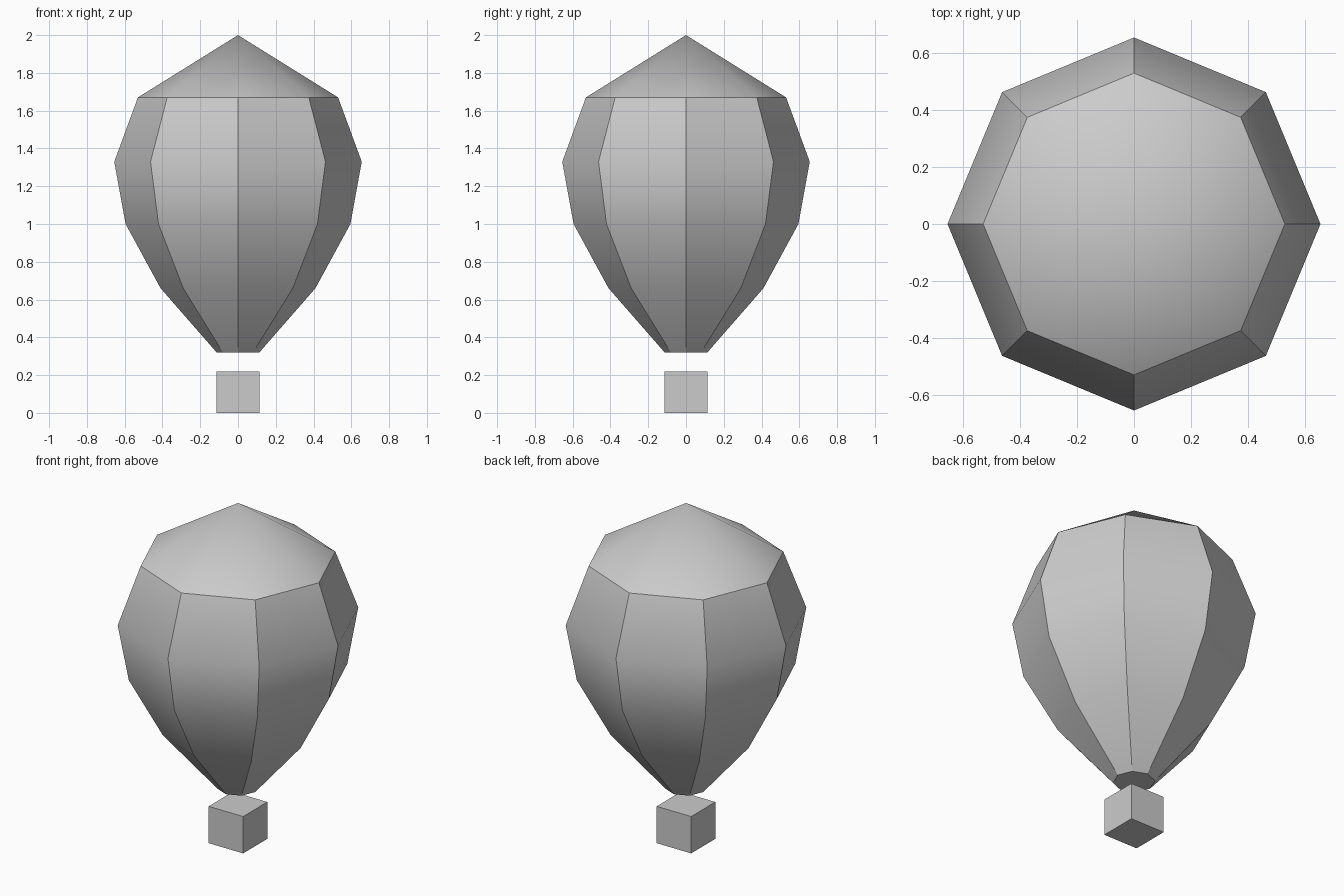
import bpy, bmesh, math

if "Cube" in bpy.data.objects:
    bpy.data.objects.remove(bpy.data.objects["Cube"])

SIDES = 8


def add_object(name, bm):
    bmesh.ops.recalc_face_normals(bm, faces=bm.faces)
    mesh = bpy.data.meshes.new(name)
    bm.to_mesh(mesh)
    bm.free()
    obj = bpy.data.objects.new(name, mesh)
    bpy.context.collection.objects.link(obj)
    return obj


# Envelope: octagonal rings (radius, height) closed by a pointed crown
profile = [(0.113, 0.32), (0.41, 0.66), (0.595, 1.0), (0.655, 1.33), (0.53, 1.67)]
bm = bmesh.new()
rings = [[bm.verts.new((r * math.cos(math.tau * i / SIDES),
                        r * math.sin(math.tau * i / SIDES), z))
          for i in range(SIDES)] for r, z in profile]
apex = bm.verts.new((0, 0, 2))
bm.faces.new(rings[0])
for i in range(SIDES):
    j = (i + 1) % SIDES
    for low, high in zip(rings, rings[1:]):
        bm.faces.new((low[i], low[j], high[j], high[i]))
    bm.faces.new((rings[-1][i], rings[-1][j], apex))
envelope = add_object("envelope", bm)
bpy.context.view_layer.objects.active = envelope
envelope.select_set(True)
bpy.ops.object.shade_smooth_by_angle(angle=math.radians(30))

# Basket: plain box below the envelope
bm = bmesh.new()
bmesh.ops.create_cube(bm, size=1)
bmesh.ops.scale(bm, vec=(0.226, 0.226, 0.218), verts=bm.verts)
bmesh.ops.translate(bm, vec=(0, 0, 0.109), verts=bm.verts)
add_object("basket", bm)
